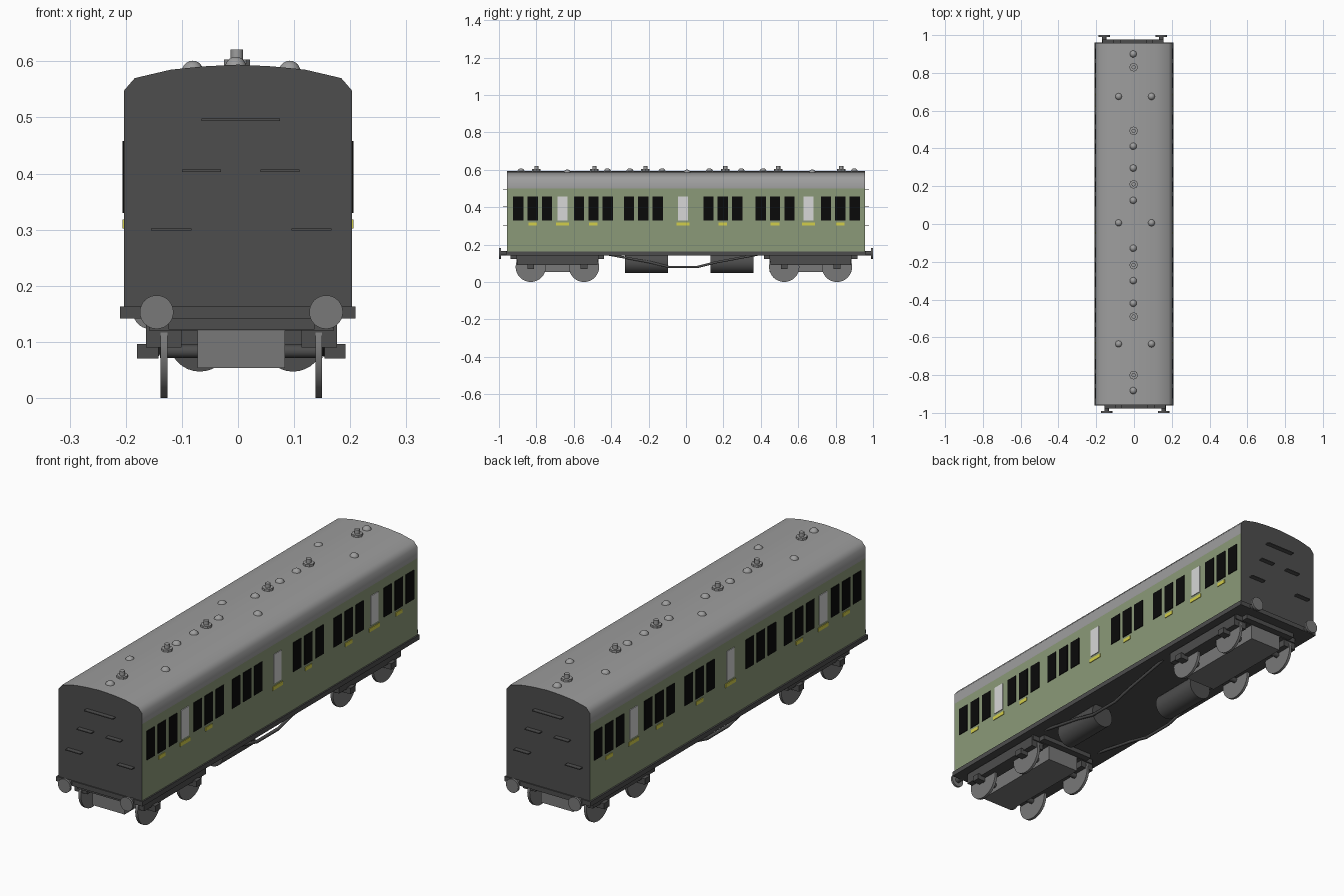
import bpy, bmesh
from math import pi
from mathutils import Matrix, Vector

if "Cube" in bpy.data.objects:
    bpy.data.objects.remove(bpy.data.objects["Cube"], do_unlink=True)


def material(name, r, g, b):
    m = bpy.data.materials.new(name)
    m.use_nodes = True
    m.diffuse_color = (r, g, b, 1)
    bsdf = next(n for n in m.node_tree.nodes if n.type == 'BSDF_PRINCIPLED')
    bsdf.inputs["Base Color"].default_value = (r, g, b, 1)
    bsdf.inputs["Roughness"].default_value = 0.8
    return m


DARK = material("dark grey", .075, .075, .075)
MID = material("mid grey", .19, .19, .19)
ROOF = material("roof grey", .34, .34, .34)
GREEN = material("sage green", .26, .32, .19)
BLACK = material("window black", .003, .003, .003)
WHITE = material("frosted white", .68, .68, .68)
YELLOW = material("yellow", .65, .62, .07)


def finish(name, bm, *mats, smooth=None):
    bmesh.ops.recalc_face_normals(bm, faces=bm.faces)
    me = bpy.data.meshes.new(name)
    bm.to_mesh(me)
    bm.free()
    ob = bpy.data.objects.new(name, me)
    bpy.context.collection.objects.link(ob)
    for m in mats:
        me.materials.append(m)
    if smooth:
        bpy.ops.object.select_all(action='DESELECT')
        ob.select_set(True)
        bpy.context.view_layer.objects.active = ob
        bpy.ops.object.shade_smooth_by_angle(angle=smooth)
    return ob


def boxes(name, mat, items):
    """items: (x0, x1, y0, y1, z0, z1) extents"""
    bm = bmesh.new()
    for x0, x1, y0, y1, z0, z1 in items:
        mid = Vector((x0 + x1, y0 + y1, z0 + z1)) / 2
        size = (x1 - x0, y1 - y0, z1 - z0, 1)
        bmesh.ops.create_cube(bm, size=1, matrix=Matrix.Translation(mid) @ Matrix.Diagonal(size))
    return finish(name, bm, mat)


def cylinders(name, mat, items, axis='Z', sides=32):
    """items: (centre, radius, length)"""
    turn = {'X': Matrix.Rotation(pi / 2, 4, 'Y'), 'Y': Matrix.Rotation(pi / 2, 4, 'X'),
            'Z': Matrix.Identity(4)}[axis]
    bm = bmesh.new()
    for c, r, length in items:
        bmesh.ops.create_cone(bm, cap_ends=True, segments=sides, radius1=r, radius2=r,
                              depth=length, matrix=Matrix.Translation(c) @ turn)
    return finish(name, bm, mat, smooth=.6)


# Body shell: cross-section extruded lengthwise, coloured by height and direction
half = [(.203, .16), (.203, .5), (.203, .548), (.184, .57), (.12, .585), (.06, .591)]
profile = half + [(0, .594)] + [(-x, z) for x, z in reversed(half)]
bm = bmesh.new()
end = bm.faces.new([bm.verts.new((x, -.957, z)) for x, z in profile])
ext = bmesh.ops.extrude_face_region(bm, geom=[end], use_keep_orig=True)
bmesh.ops.translate(bm, vec=(0, 1.914, 0),
                    verts=[v for v in ext["geom"] if isinstance(v, bmesh.types.BMVert)])
bm.normal_update()
for f in bm.faces:
    if abs(f.normal.y) > .5 or f.calc_center_median().z < .2:
        f.material_index = 2
    if abs(f.normal.y) < .5:
        z = f.calc_center_median().z
        f.material_index = 2 if z < .2 else 0 if z < .5 else 1
finish("carriage_body", bm, GREEN, ROOF, DARK, smooth=1.05)

# Side windows and yellow door marks, as thin plates on both sides
groups = [-.82, -.495, -.228, .197, .476, .825]
frosted = [-.66, -.017, .655]
marked = [g for g in groups if g != -.228]


def side_plates(name, mat, centres, width, z0, z1, thick=.003):
    items = []
    for s in (-1, 1):
        xs = sorted((s * .202, s * (.203 + thick)))
        items += [(*xs, y - width / 2, y + width / 2, z0, z1) for y in centres]
    boxes(name, mat, items)


side_plates("dark_windows", BLACK, [g + k * .077 for g in groups for k in (-1, 0, 1)], .055, .33, .458)
side_plates("frosted_windows", WHITE, frosted, .053, .33, .458)
side_plates("small_door_marks", YELLOW, marked, .046, .302, .318)
side_plates("wide_door_marks", YELLOW, frosted, .07, .302, .318)

# Footsteps on both ends
steps = [(-.065, .075, .496), (-.1, -.03, .405), (.04, .11, .405),
         (-.155, -.083, .3), (.095, .167, .3)]
boxes("end_steps", DARK, [(min(-s * x0, -s * x1), max(-s * x0, -s * x1), *sorted((s * .955, s * .978)),
                           z - .002, z + .002) for s in (-1, 1) for x0, x1, z in steps])

# Floor and buffers
boxes("underframe_floor", DARK, [(-.21, .209, -.962, .962, .142, .163)])
buffers = [(s * -x, s) for s in (-1, 1) for x in (.145, -.157)]
buffers = [(-x, s) for x, s in buffers]
cylinders("buffer_shafts", DARK, [((x, s * .972, .153), .012, .045) for x, s in buffers], 'Y', 16)
cylinders("buffer_heads", MID, [((x, s * .995, .153), .03, .01) for x, s in buffers], 'Y')

# Roof ventilators and lamp domes
vents = [.83, .493, .21, -.217, -.49, -.8]
cylinders("vent_bases", ROOF, [((-.002, y, .594), .023, .018) for y in vents], sides=8)
cylinders("vent_stems", ROOF, [((-.002, y, .605), .011, .032) for y in vents], sides=12)
domes = [(-.004, y, .589) for y in (.9, .412, .296, .125, -.128, -.3, -.42, -.882)]
domes += [(x, y, .582) for x in (-.081, .092) for y in (.675, .006, -.635)]
bm = bmesh.new()
for p in domes:
    bmesh.ops.create_uvsphere(bm, u_segments=16, v_segments=10, radius=.019,
                              matrix=Matrix.Translation(p))
finish("roof_domes", bm, ROOF, smooth=.8)

# Tanks under the floor
cylinders("gas_tanks", DARK, [((.098, -.21, .102), .055, .23), ((-.068, .245, .102), .055, .23)], 'Y')

# Truss rods
for side, x in (("right", -.145), ("left", .155)):
    cu = bpy.data.curves.new(side + "_truss_rod", 'CURVE')
    cu.dimensions = '3D'
    cu.bevel_depth = .007
    cu.bevel_resolution = 1
    cu.use_fill_caps = True
    sp = cu.splines.new('POLY')
    path = [(-.41, .146), (-.19, .105), (-.09, .08), (.06, .08), (.16, .105), (.38, .146)]
    sp.points.add(len(path) - 1)
    for pt, (y, z) in zip(sp.points, path):
        pt.co = (x, y, z, 1)
    cu.materials.append(DARK)
    ob = bpy.data.objects.new(cu.name, cu)
    bpy.context.collection.objects.link(ob)

# Bogies: frame, axle boxes, centre block and wheels
MX = .006
for place, axles in (("front", (-.83, -.545)), ("rear", (.525, .807))):
    c = sum(axles) / 2
    frame = [(MX - .165, MX + .165, c - .22, c + .22, .12, .143),
             (MX - .13, MX + .13, c - .25, c + .25, .122, .143)]
    axle_boxes = []
    for s in (-1, 1):
        frame.append((*sorted((MX + s * .107, MX + s * .17)), c - .215, c + .215, .09, .137))
        for y in axles:
            axle_boxes.append((*sorted((MX + s * .148, MX + s * .186)), y - .018, y + .018, .07, .096))
    boxes(place + "_bogie_frame", DARK, frame)
    boxes(place + "_axle_boxes", DARK, axle_boxes)
    boxes(place + "_bogie_block", MID, [(MX - .078, MX + .078, c - .22, c + .22, .053, .121)])
    cylinders(place + "_wheels", MID,
              [((MX + s * .138, y, .081), .081, .012) for s in (-1, 1) for y in axles], 'X')
    cylinders(place + "_axles", DARK, [((MX, y, .083), .012, .29) for y in axles], 'X', 12)
